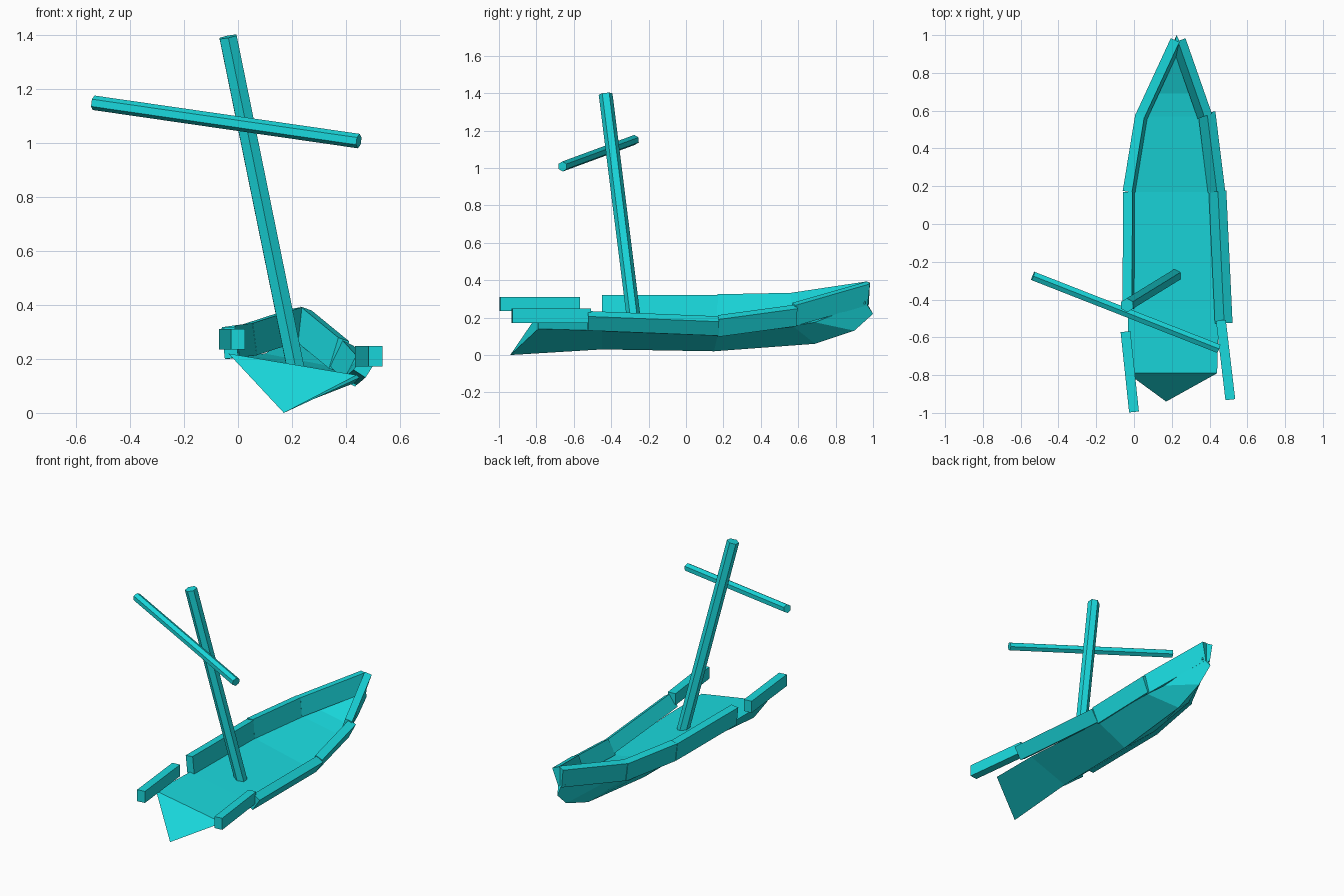
import bpy, bmesh
from math import sin, cos, radians
from mathutils import Vector

if "Cube" in bpy.data.objects:
    bpy.data.objects.remove(bpy.data.objects["Cube"])

teal = bpy.data.materials.new("teal_paint")
teal.diffuse_color = (0.01, 0.70, 0.73, 1)
teal.use_nodes = True
teal.node_tree.nodes["Principled BSDF"].inputs["Base Color"].default_value = teal.diffuse_color


def make(name, bm):
    bmesh.ops.recalc_face_normals(bm, faces=bm.faces[:])
    me = bpy.data.meshes.new(name)
    bm.to_mesh(me)
    bm.free()
    me.materials.append(teal)
    ob = bpy.data.objects.new(name, me)
    bpy.context.collection.objects.link(ob)
    return ob


def loft(name, rings):
    """Skin a list of equal closed rings and cap both ends."""
    bm = bmesh.new()
    rows = [[bm.verts.new(p) for p in r] for r in rings]
    n = len(rows[0])
    for r, s in zip(rows, rows[1:]):
        for i in range(n):
            j = (i + 1) % n
            bm.faces.new((r[i], r[j], s[j], s[i]))
    bm.faces.new(rows[0])
    bm.faces.new(rows[-1])
    return make(name, bm)


def rail(name, a, b, w, h, lean=0.0):
    """Plank from a to b; its top leans towards +x by the given degrees."""
    a, b = Vector(a), Vector(b)
    d = b - a
    flat = Vector((d.x, d.y, 0)).normalized()
    side = Vector((flat.y, -flat.x, 0))
    t = radians(lean)
    across = side * cos(t) - Vector((0, 0, sin(t)))
    up = side * sin(t) + Vector((0, 0, cos(t)))
    corners = [across * (sx * w / 2) + up * (sz * h / 2)
               for sx, sz in ((-1, -1), (1, -1), (1, 1), (-1, 1))]
    return loft(name, [[p + c for c in corners] for p in (a, b)])


def spar(name, a, b, r, sides=6):
    """Straight faceted pole between two points."""
    a, b = Vector(a), Vector(b)
    d = b - a
    bm = bmesh.new()
    bmesh.ops.create_cone(bm, cap_ends=True, segments=sides,
                          radius1=r, radius2=r, depth=d.length)
    ob = make(name, bm)
    ob.location = (a + b) / 2
    ob.rotation_mode = 'QUATERNION'
    ob.rotation_quaternion = d.to_track_quat('Z', 'Y')
    return ob


# heeled V hull with deck: left edge, keel, right edge per station
loft("hull", [
    [(-0.035, -0.79, 0.22), (0.17, -0.94, 0.00), (0.44, -0.79, 0.14)],
    [(-0.03, -0.45, 0.215), (0.18, -0.45, 0.03), (0.45, -0.45, 0.13)],
    [(-0.02, 0.17, 0.21), (0.20, 0.15, 0.02), (0.43, 0.17, 0.11)],
    [(0.04, 0.57, 0.215), (0.22, 0.69, 0.06), (0.37, 0.57, 0.155)],
    [(0.10, 0.69, 0.22), (0.23, 0.90, 0.13), (0.335, 0.69, 0.175)],
    [(0.215, 0.96, 0.29), (0.225, 1.00, 0.22), (0.245, 0.96, 0.28)],
])

# left bulwark planks
rail("left_stern_rail", (0.0, -0.995, 0.273), (-0.045, -0.57, 0.273), 0.052, 0.075)
rail("left_rail_aft", (-0.03, -0.45, 0.26), (-0.027, 0.17, 0.26), 0.05, 0.115, -6)
rail("left_rail_mid", (-0.027, 0.17, 0.262), (0.04, 0.58, 0.27), 0.05, 0.12, -8)
rail("left_rail_bow", (0.04, 0.57, 0.27), (0.225, 0.97, 0.33), 0.05, 0.12, -8)

# right bulwark planks
rail("right_stern_rail", (0.51, -0.93, 0.21), (0.46, -0.51, 0.21), 0.052, 0.075)
rail("right_rail_aft", (0.475, -0.525, 0.183), (0.442, 0.175, 0.155), 0.053, 0.09, 33)
rail("right_rail_mid", (0.437, 0.17, 0.155), (0.385, 0.59, 0.212), 0.05, 0.105, 27)
rail("right_rail_bow", (0.375, 0.57, 0.215), (0.235, 0.97, 0.33), 0.045, 0.12, 18)

# leaning mast and tilted yard
spar("mast", (0.215, -0.275, 0.16), (-0.037, -0.43, 1.395), 0.037)
spar("yard", (-0.535, -0.275, 1.15), (0.448, -0.66, 1.008), 0.027)
